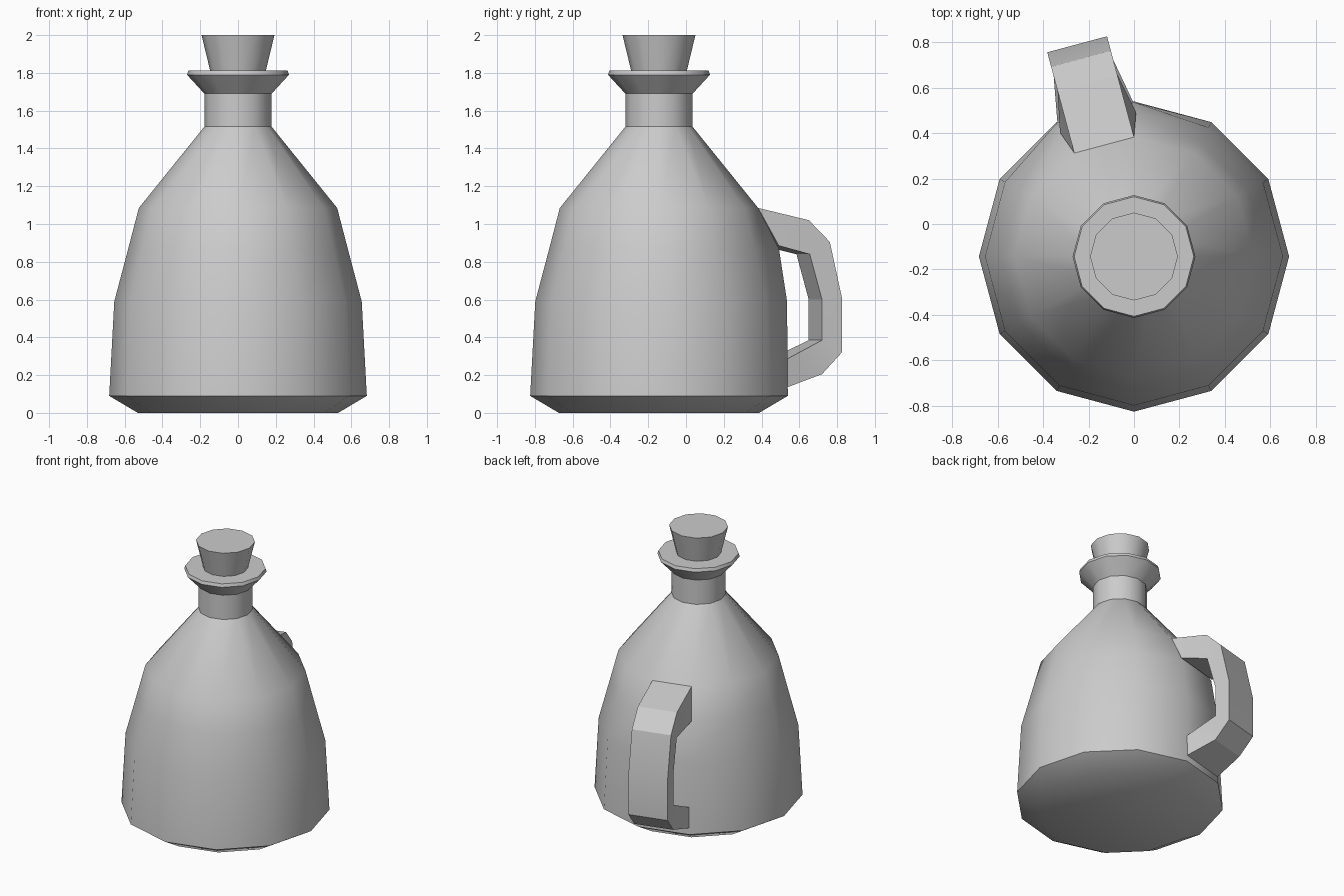
import bpy, bmesh
from math import sin, cos, radians
from mathutils import Matrix

if "Cube" in bpy.data.objects:
    bpy.data.objects.remove(bpy.data.objects["Cube"])

SIDES = 12
CENTRE_Y = -0.143


def finish(name, bm, smooth):
    bmesh.ops.recalc_face_normals(bm, faces=bm.faces)
    mesh = bpy.data.meshes.new(name)
    bm.to_mesh(mesh)
    bm.free()
    ob = bpy.data.objects.new(name, mesh)
    ob.location.y = CENTRE_Y
    bpy.context.collection.objects.link(ob)
    if smooth:
        bpy.ops.object.select_all(action='DESELECT')
        bpy.context.view_layer.objects.active = ob
        ob.select_set(True)
        bpy.ops.object.shade_smooth_by_angle(angle=radians(smooth))
    return ob


def lathe(name, profile, bulge=None):
    """Spin (radius, z) points; bulge maps (ring, side) to another radius."""
    bulge = bulge or {}
    bm = bmesh.new()
    rings = []
    for j, (r, z) in enumerate(profile):
        ring = []
        for k in range(SIDES):
            a = radians(360 / SIDES * k)
            rr = bulge.get((j, k), r)
            ring.append(bm.verts.new((rr * cos(a), rr * sin(a), z)))
        rings.append(ring)
    for lo, hi in zip(rings, rings[1:]):
        for k in range(SIDES):
            n = (k + 1) % SIDES
            bm.faces.new((lo[k], lo[n], hi[n], hi[k]))
    bm.faces.new(rings[0])
    bm.faces.new(rings[-1])
    return finish(name, bm, 35)


# Bottle body, neck and lip; the column behind the handle bulges out slightly
lathe("bottle",
      [(0.53, 0), (0.682, 0.09), (0.655, 0.59), (0.581, 0.87), (0.525, 1.085),
       (0.178, 1.515), (0.178, 1.69), (0.27, 1.79), (0.263, 1.812)],
      {(2, 3): 0.678, (2, 4): 0.678, (3, 3): 0.635, (3, 4): 0.635})

# Tapered stopper
lathe("stopper", [(0.147, 1.81), (0.193, 2.0)])

# Handle: outer and inner outlines as (radius, z, half width)
W, F = 0.136, 0.173
outer = [(0.507, 1.085, W), (0.785, 1.02, W), (0.9, 0.905, W), (0.966, 0.61, W),
         (0.966, 0.32, W), (0.857, 0.205, W), (0.655, 0.135, F)]
inner = [(0.611, 0.885, F), (0.79, 0.84, W), (0.857, 0.6, W),
         (0.857, 0.385, W), (0.655, 0.285, F)]
pair = [0, 1, 1, 2, 3, 3, 4]

bm = bmesh.new()
O = [[bm.verts.new((s * w, r, z)) for r, z, w in outer] for s in (-1, 1)]
I = [[bm.verts.new((s * w, r, z)) for r, z, w in inner] for s in (-1, 1)]
for s in (0, 1):
    for i in range(len(outer) - 1):
        loop = [O[s][i], O[s][i + 1], I[s][pair[i + 1]]]
        if pair[i] != pair[i + 1]:
            loop.append(I[s][pair[i]])
        bm.faces.new(loop)
for row in (O, I):
    for i in range(len(row[0]) - 1):
        bm.faces.new((row[0][i], row[0][i + 1], row[1][i + 1], row[1][i]))
for e in (0, -1):
    bm.faces.new((O[0][e], O[1][e], I[1][e], I[0][e]))
bmesh.ops.rotate(bm, verts=bm.verts, cent=(0, 0, 0),
                 matrix=Matrix.Rotation(radians(15), 3, 'Z'))
finish("handle", bm, 15)
